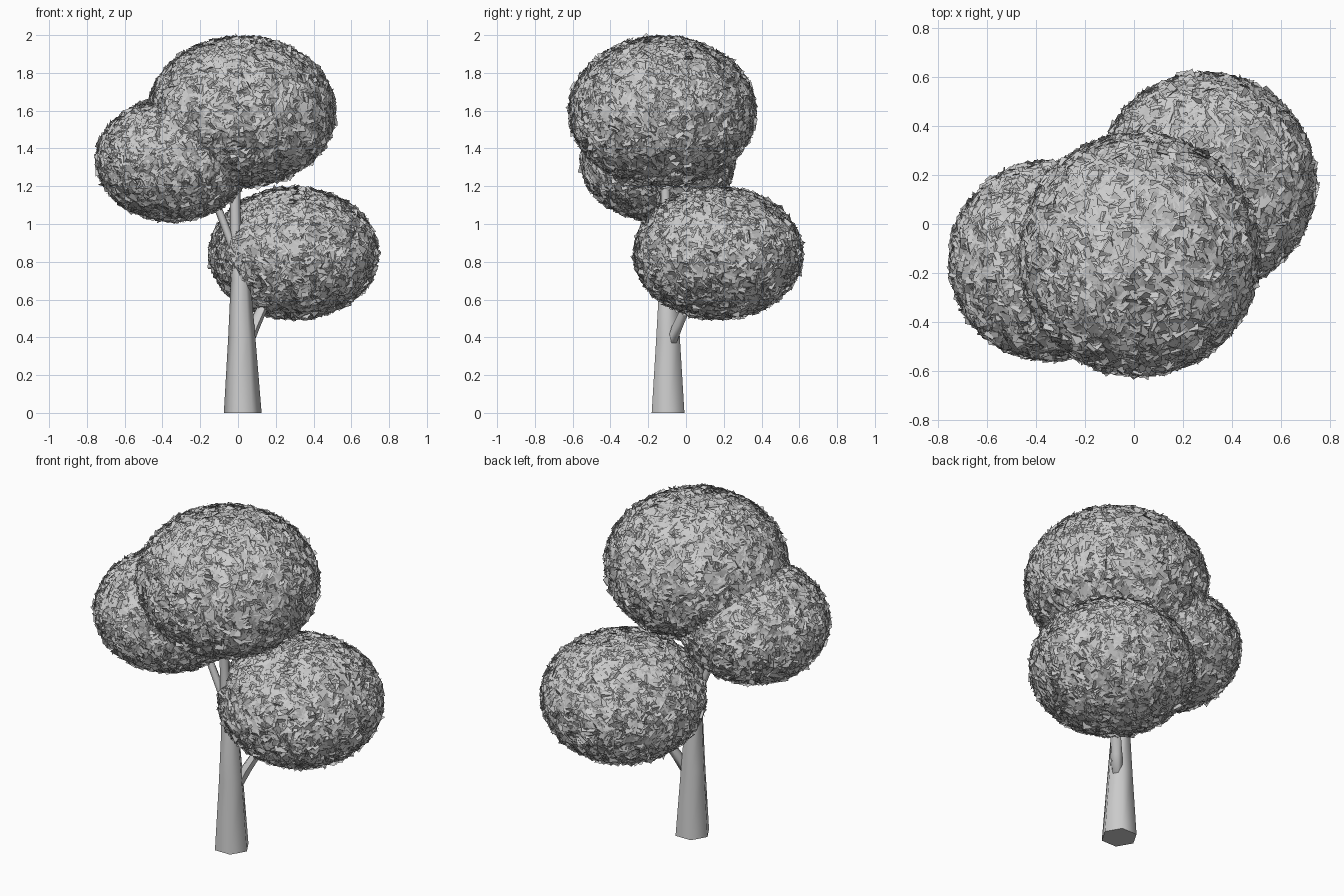
import bpy, bmesh, math, random
from mathutils import Vector

if "Cube" in bpy.data.objects:
    bpy.data.objects.remove(bpy.data.objects["Cube"])

random.seed(4)


def finish(name, bm, smooth=False):
    mesh = bpy.data.meshes.new(name)
    bm.to_mesh(mesh)
    bm.free()
    obj = bpy.data.objects.new(name, mesh)
    bpy.context.collection.objects.link(obj)
    if smooth:
        bpy.ops.object.select_all(action='DESELECT')
        obj.select_set(True)
        bpy.context.view_layer.objects.active = obj
        bpy.ops.object.shade_smooth_by_angle(angle=math.radians(65))
    return obj


def limb(name, path):
    """Six-sided tapered tube through (x, y, z, radius) stations."""
    bm = bmesh.new()
    rings = []
    for x, y, z, r in path:
        rings.append([bm.verts.new((x + r * math.cos(i * math.pi / 3),
                                    y + r * math.sin(i * math.pi / 3), z))
                      for i in range(6)])
    for a, b in zip(rings, rings[1:]):
        for i in range(6):
            j = (i + 1) % 6
            bm.faces.new((a[i], a[j], b[j], b[i]))
    bm.faces.new(rings[0][::-1])
    bm.faces.new(rings[-1])
    return finish(name, bm, True)


def foliage(name, centre, radii, count):
    """Ellipsoid core covered in small tilted leaf cards."""
    c, rad = Vector(centre), Vector(radii)
    bm = bmesh.new()
    bmesh.ops.create_icosphere(bm, subdivisions=4, radius=0.945)
    for v in bm.verts:
        v.co = c + v.co * rad
    golden = math.pi * (3 - math.sqrt(5))
    for k in range(count):
        # even spread of leaf positions over the ellipsoid
        h = 1 - 2 * (k + 0.5) / count
        s = math.sqrt(1 - h * h)
        d = Vector((s * math.cos(k * golden), s * math.sin(k * golden), h))
        p = c + d * rad * random.uniform(0.955, 0.975)
        # leaf plane: surface normal with a random tilt
        n = Vector((d.x / rad.x, d.y / rad.y, d.z / rad.z)).normalized()
        n = (n + Vector([random.gauss(0, 0.3) for _ in range(3)])).normalized()
        u = n.orthogonal().normalized()
        w = n.cross(u)
        a = random.uniform(0, 2 * math.pi)
        u, w = u * math.cos(a) + w * math.sin(a), w * math.cos(a) - u * math.sin(a)
        size = random.uniform(0.026, 0.036)
        bm.faces.new([bm.verts.new(p + q * size) for q in (u, w, -u, -w)])
    return finish(name, bm)


# trunk and its thinner leader
limb("trunk", [(0.025, -0.095, 0, 0.1), (0.02, -0.095, 0.4, 0.072),
               (0.014, -0.096, 0.7, 0.052), (-0.012, -0.1, 0.88, 0.03),
               (-0.016, -0.11, 1.2, 0.028), (0.0, -0.12, 1.5, 0.015)])

# side branches
limb("left_branch", [(-0.015, -0.1, 0.82, 0.026), (-0.035, -0.1, 0.9, 0.024),
                     (-0.1, -0.115, 1.07, 0.022), (-0.24, -0.14, 1.3, 0.012)])
limb("right_branch", [(0.05, -0.08, 0.36, 0.03), (0.085, -0.045, 0.46, 0.034),
                      (0.15, 0.02, 0.6, 0.028), (0.26, 0.13, 0.8, 0.014)])

# leaf crowns
foliage("top_foliage", (0.02, -0.125, 1.595), (0.505, 0.505, 0.405), 6000)
foliage("left_foliage", (-0.345, -0.15, 1.34), (0.415, 0.415, 0.33), 4200)
foliage("right_foliage", (0.295, 0.17, 0.845), (0.455, 0.455, 0.355), 5000)
